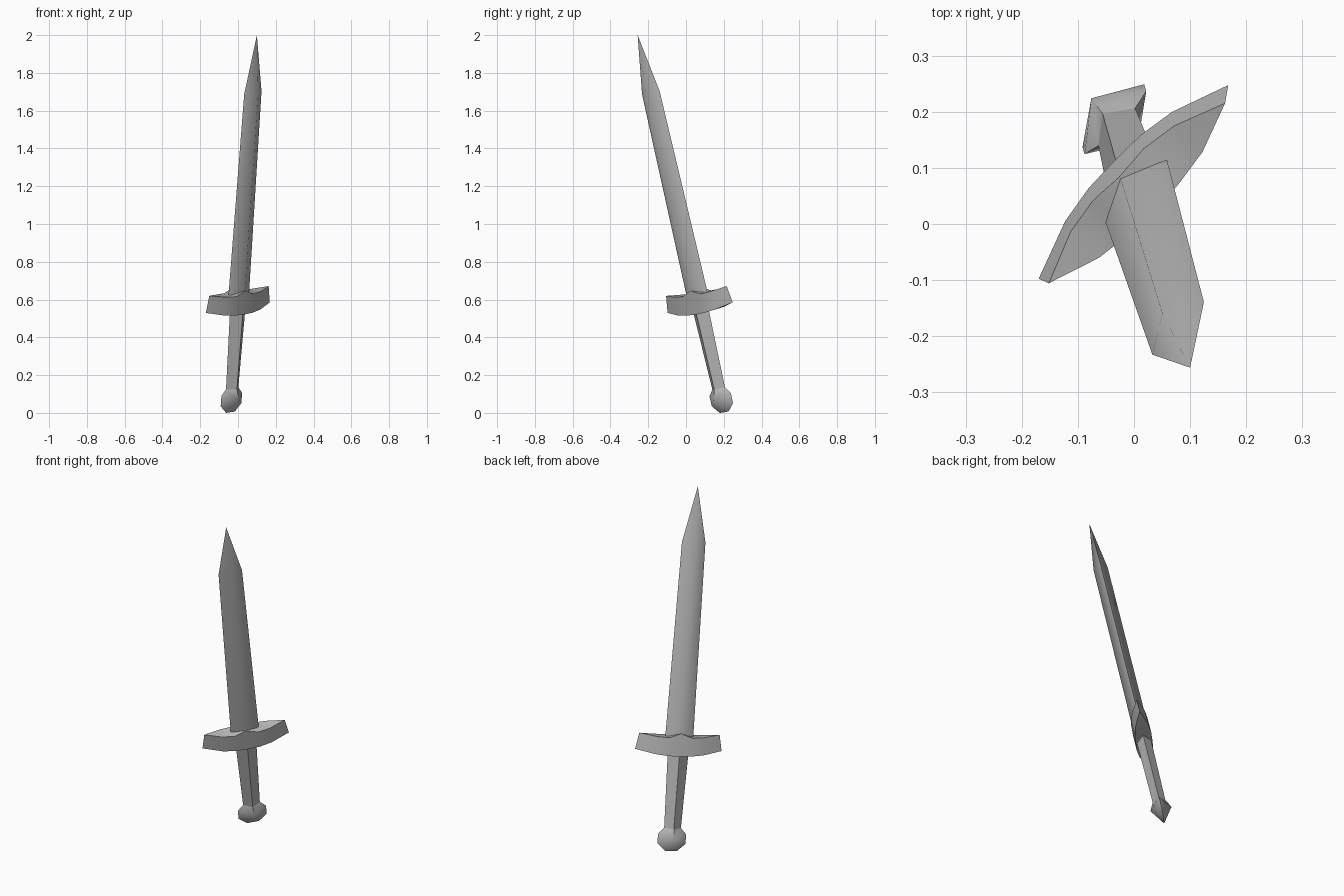
import bpy, bmesh, math
from mathutils import Vector, Matrix

if "Cube" in bpy.data.objects:
    bpy.data.objects.remove(bpy.data.objects["Cube"])

# Leaning frame of the sword: width, thickness and length directions
LENGTH = 2.053
length_dir = Vector((0.068, -0.223, 0.972)).normalized()
width_dir = Vector((0.695, 0.709, 0.116))
width_dir = (width_dir - width_dir.dot(length_dir) * length_dir).normalized()
thick_dir = length_dir.cross(width_dir)
base = Vector((0.10, -0.256, 2.0)) - LENGTH * length_dir
frame = Matrix((width_dir, thick_dir, length_dir)).transposed().to_4x4()
frame.translation = base

steel = bpy.data.materials.new("grey_steel")
steel.diffuse_color = (0.48, 0.48, 0.48, 1)
steel.use_nodes = True
steel.node_tree.nodes["Principled BSDF"].inputs["Base Color"].default_value = steel.diffuse_color


def finish(name, bm, angle=65):
    """Turn a bmesh in sword coordinates into a leaning, shaded object."""
    bmesh.ops.remove_doubles(bm, verts=bm.verts, dist=1e-5)
    bmesh.ops.recalc_face_normals(bm, faces=bm.faces)
    bmesh.ops.transform(bm, matrix=frame, verts=bm.verts)
    mesh = bpy.data.meshes.new(name)
    bm.to_mesh(mesh)
    bm.free()
    mesh.materials.append(steel)
    obj = bpy.data.objects.new(name, mesh)
    bpy.context.collection.objects.link(obj)
    bpy.ops.object.select_all(action='DESELECT')
    obj.select_set(True)
    bpy.context.view_layer.objects.active = obj
    bpy.ops.object.shade_smooth_by_angle(angle=math.radians(angle))


def diamond_loft(name, stations, pointed=False):
    """Loft diamond sections given as (height, half width, half thickness)."""
    bm = bmesh.new()
    rings = [[bm.verts.new(p) for p in ((w, 0, t), (0, n, t), (-w, 0, t), (0, -n, t))]
             for t, w, n in stations]
    for a, b in zip(rings, rings[1:]):
        for i in range(4):
            j = (i + 1) % 4
            bm.faces.new((a[i], a[j], b[j], b[i]))
    bm.faces.new(rings[0])
    if pointed:
        tip = bm.verts.new((0, 0, LENGTH))
        for i in range(4):
            bm.faces.new((rings[-1][i], rings[-1][(i + 1) % 4], tip))
    else:
        bm.faces.new(rings[-1])
    finish(name, bm)


# Blade and grip share the diamond section
diamond_loft("blade", [(0.61, 0.079, 0.042), (1.739, 0.066, 0.039)], pointed=True)
diamond_loft("grip", [(0.13, 0.047, 0.035), (0.62, 0.060, 0.040)])

# Crossguard: lens-shaped plan, upturned ends, small peak at the middle
# (top half width, bottom half width, half thickness, top height, bottom height)
half = [(0, 0, 0.046, 0.057, -0.072), (0.065, 0.066, 0.045, 0.033, -0.070),
        (0.133, 0.137, 0.035, 0.036, -0.063), (0.226, 0.243, 0, 0.047, -0.044)]
profile = [(-a, -b, n, u, d) for a, b, n, u, d in half[:0:-1]] + half
GUARD = 0.613
bm = bmesh.new()
cols = []
for a, b, n, u, d in profile:
    tf, tb = [bm.verts.new((a, s * n, GUARD + u)) for s in (-1, 1)] if n else \
        [bm.verts.new((a, 0, GUARD + u))] * 2
    lf, lb = [bm.verts.new((b, s * n, GUARD + d)) for s in (-1, 1)] if n else \
        [bm.verts.new((b, 0, GUARD + d))] * 2
    cols.append((tf, tb, lb, lf))
for p, q in zip(cols, cols[1:]):
    for i in range(4):
        j = (i + 1) % 4
        corners = list(dict.fromkeys((p[i], p[j], q[j], q[i])))
        if len(corners) > 2:
            bm.faces.new(corners)
finish("crossguard", bm, 50)

# Pommel: eight-sided rim rising to a point on both faces, merging into the grip
right = [(0.033, 0), (0.079, 0.041), (0.079, 0.096), (0.047, 0.13)]
rim_points = right + [(-w, t) for w, t in reversed(right)]
bm = bmesh.new()
rim = [bm.verts.new((w, 0, t)) for w, t in rim_points]
necks = []
for s in (-1, 1):
    apex = bm.verts.new((0, s * 0.058, 0.075))
    neck = bm.verts.new((0, s * 0.035, 0.13))
    necks.append(neck)
    loop = rim[:4] + [neck] + rim[4:]
    for i in range(9):
        bm.faces.new((loop[i], loop[(i + 1) % 9], apex))
bm.faces.new((rim[3], necks[0], rim[4], necks[1]))
finish("pommel", bm)
